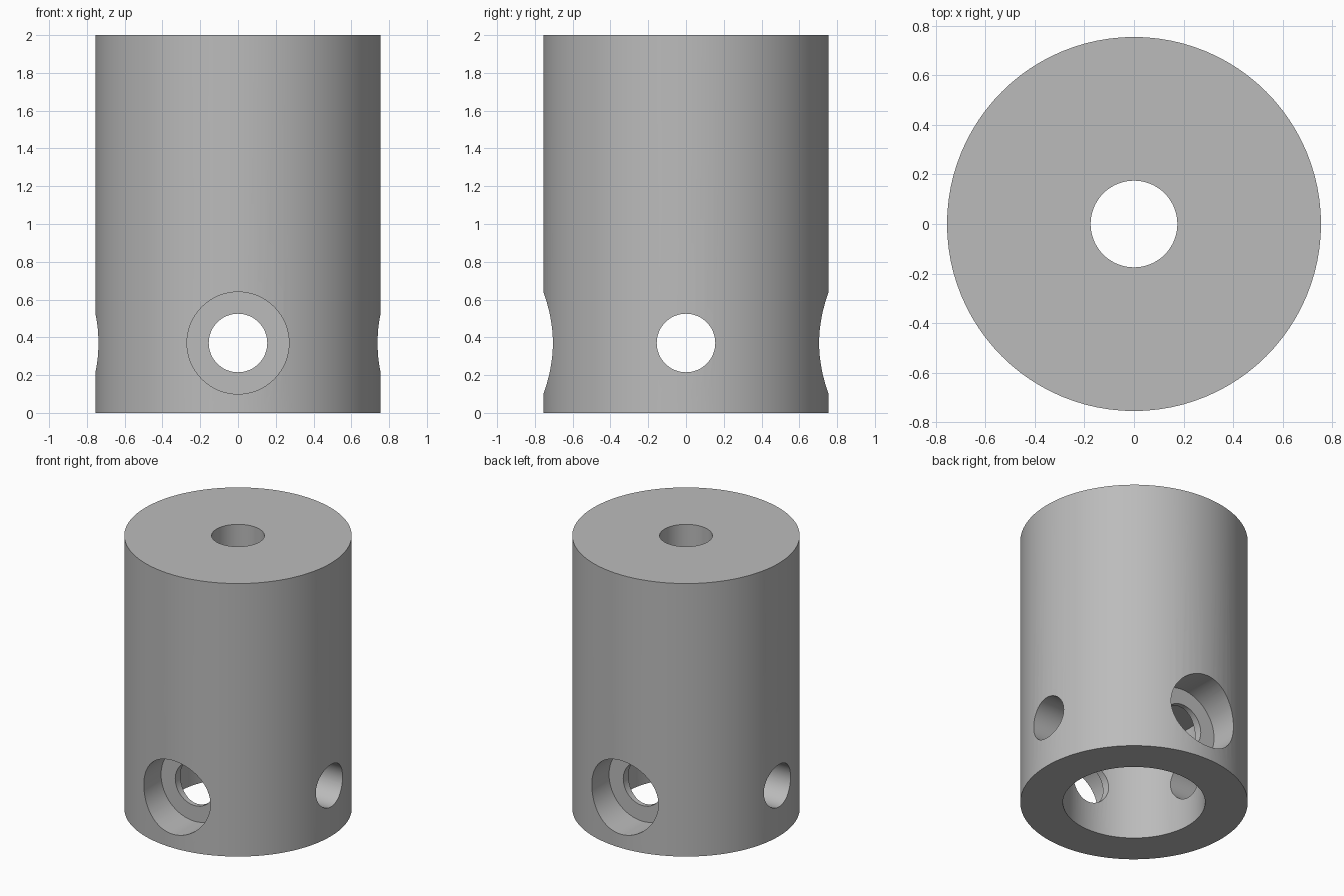
import bpy
from math import pi

cube = bpy.data.objects.get("Cube")
if cube:
    bpy.data.objects.remove(cube, do_unlink=True)

HEIGHT, RADIUS = 2.0, 0.755
BORE_RADIUS, BORE_DEPTH = 0.472, 0.74
SHAFT_RADIUS = 0.175
SCREW_Z, SCREW_RADIUS = 0.37, 0.155
HEAD_RADIUS, HEAD_FLOOR = 0.27, 0.505

grey = bpy.data.materials.new("plain grey")
grey.use_nodes = True
colour = (0.5, 0.5, 0.5, 1)
grey.diffuse_color = colour
grey.node_tree.nodes["Principled BSDF"].inputs["Base Color"].default_value = colour


def cylinder(name, radius, depth, location, rotation=(0, 0, 0), sides=96):
    bpy.ops.mesh.primitive_cylinder_add(vertices=sides, radius=radius, depth=depth,
                                        location=location, rotation=rotation)
    obj = bpy.context.object
    obj.name = name
    obj.data.materials.append(grey)
    return obj


def cut(target, cutter):
    mod = target.modifiers.new(cutter.name, 'BOOLEAN')
    mod.operation = 'DIFFERENCE'
    mod.solver = 'EXACT'
    mod.object = cutter
    bpy.context.view_layer.objects.active = target
    bpy.ops.object.modifier_apply(modifier=mod.name)
    bpy.data.objects.remove(cutter, do_unlink=True)


# Sleeve body
sleeve = cylinder("sleeve", RADIUS, HEIGHT, (0, 0, HEIGHT / 2))

# Wide bore from below, narrow shaft hole through the top
cut(sleeve, cylinder("bore", BORE_RADIUS, 2 * BORE_DEPTH, (0, 0, 0)))
cut(sleeve, cylinder("shaft_hole", SHAFT_RADIUS, 5, (0, 0, HEIGHT / 2), sides=64))

# Crossing screw holes, front to back and side to side
for name, turn in (("screw_hole_y", (pi / 2, 0, 0)), ("screw_hole_x", (0, pi / 2, 0))):
    cut(sleeve, cylinder(name, SCREW_RADIUS, 3, (0, 0, SCREW_Z), turn, 64))

# Screw head recesses at front and back
for side in (-1, 1):
    cut(sleeve, cylinder("head_recess", HEAD_RADIUS, 1,
                         (0, side * (HEAD_FLOOR + 0.5), SCREW_Z), (pi / 2, 0, 0), 64))

# Crisp edges, smooth round walls
bpy.ops.object.select_all(action='DESELECT')
sleeve.select_set(True)
bpy.context.view_layer.objects.active = sleeve
bpy.ops.object.shade_smooth_by_angle(angle=pi / 6)
